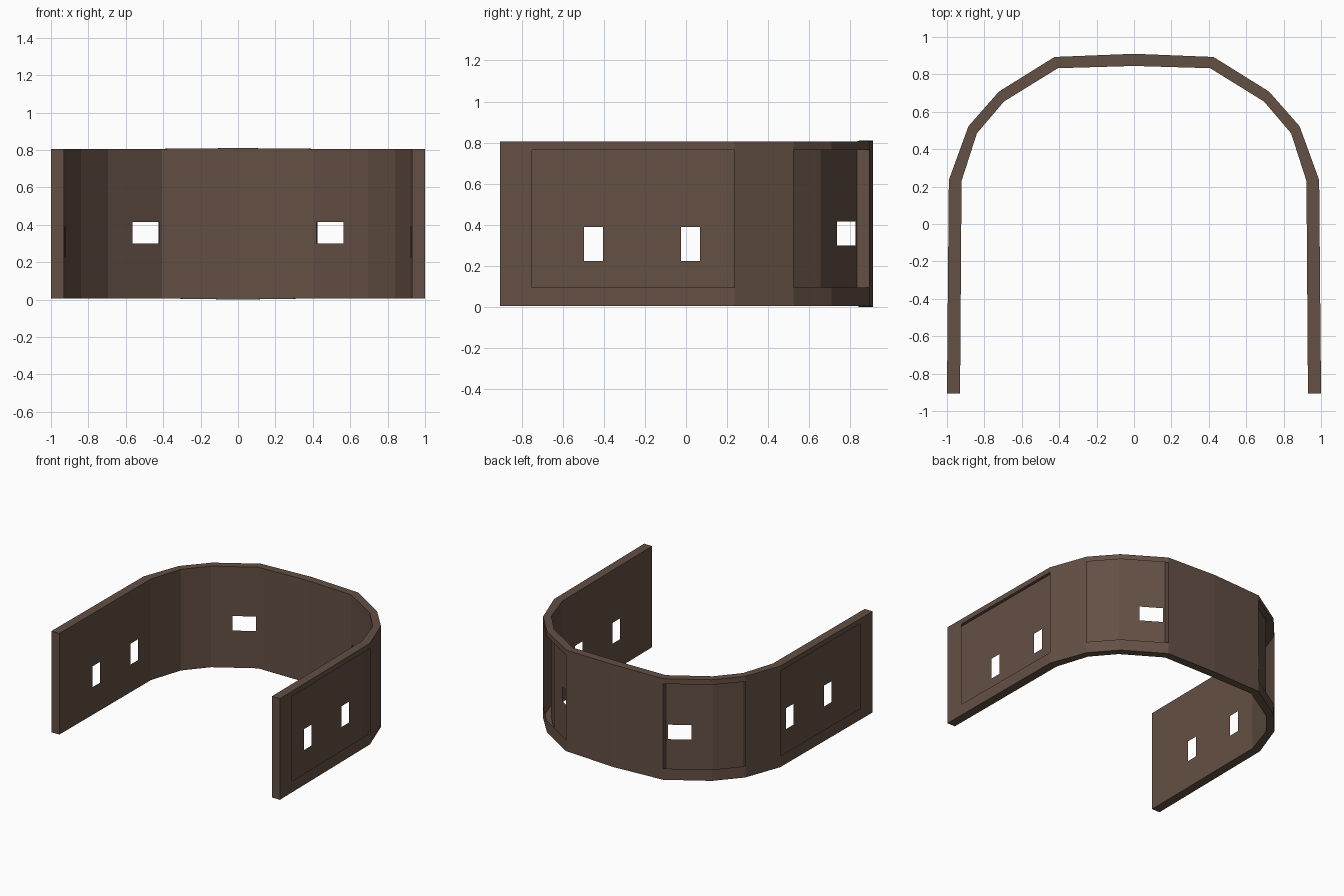
import bpy, bmesh

if "Cube" in bpy.data.objects:
    bpy.data.objects.remove(bpy.data.objects["Cube"])

brown = bpy.data.materials.new("dark_brown")
brown.diffuse_color = (0.125, 0.079, 0.057, 1)
brown.use_nodes = True
brown.node_tree.nodes["Principled BSDF"].inputs["Base Color"].default_value = brown.diffuse_color

# right half of the plan, from the middle of the back round to the front end
OUTER = [(0, 0.91), (0.425, 0.893), (0.722, 0.708), (0.885, 0.523), (0.99, 0.235), (1.0, -0.905)]
INNER = [(0, 0.845), (0.407, 0.833), (0.695, 0.655), (0.84, 0.485), (0.922, 0.23), (0.93, -0.905)]
LOW, HIGH = 0.006, 0.806


def levels(x):
    """Bottom and top height; the middle of the back is a touch taller."""
    return (0.0, 0.81) if x == 0 else (LOW, HIGH)


def finish(name, bm):
    bmesh.ops.remove_doubles(bm, verts=bm.verts, dist=0.0001)
    mesh = bpy.data.meshes.new(name)
    bm.to_mesh(mesh)
    bm.free()
    mesh.materials.append(brown)
    ob = bpy.data.objects.new(name, mesh)
    bpy.context.collection.objects.link(ob)
    mirror = ob.modifiers.new("mirror", 'MIRROR')
    mirror.use_clip = True
    return ob


def panel(bm, p, q, holes=(), flip=False):
    """Upright sheet from p to q with holes (t0, t1, z0, z1) left open."""
    ts = sorted({0.0, 1.0}.union(*[h[:2] for h in holes]))
    zs = sorted({z for h in holes for z in h[2:]})

    def at(t, k):
        x, y = p[0] + (q[0] - p[0]) * t, p[1] + (q[1] - p[1]) * t
        lo, hi = levels(x)
        return bm.verts.new((x, y, ([lo] + zs + [hi])[k]))

    mids = [LOW] + zs + [HIGH]
    for t0, t1 in zip(ts, ts[1:]):
        for k in range(len(zs) + 1):
            t, z = (t0 + t1) / 2, (mids[k] + mids[k + 1]) / 2
            if any(h[0] < t < h[1] and h[2] < z < h[3] for h in holes):
                continue
            f = bm.faces.new([at(t0, k), at(t1, k), at(t1, k + 1), at(t0, k + 1)])
            if flip:
                f.normal_flip()


def walls(name, path, holes, flip):
    bm = bmesh.new()
    for i, (p, q) in enumerate(zip(path, path[1:])):
        panel(bm, p, q, holes.get(i, ()), flip)
    return finish(name, bm)


def along(path, i, axis, v):
    """Fraction along segment i where the given axis reaches v."""
    a, b = path[i][axis], path[i + 1][axis]
    return (v - a) / (b - a)


# inner skin with window openings
walls("inner_wall", INNER, {
    1: [(along(INNER, 1, 0, 0.42), along(INNER, 1, 0, 0.565), 0.30, 0.415)],
    4: [(along(INNER, 4, 1, 0.068), along(INNER, 4, 1, -0.024), 0.225, 0.39),
        (along(INNER, 4, 1, -0.405), along(INNER, 4, 1, -0.497), 0.225, 0.39)],
}, False)

# outer skin with large open bays in front of the windows
walls("outer_wall", OUTER, {
    1: [(0.0, 1.0, 0.095, 0.765)],
    2: [(0.0, 1.0, 0.095, 0.765)],
    4: [(0.0, along(OUTER, 4, 1, -0.75), 0.095, 0.765)],
}, True)

# top and bottom edges joining the skins
for name, k in (("top_rim", 1), ("bottom_rim", 0)):
    bm = bmesh.new()
    for i in range(len(OUTER) - 1):
        ring = [INNER[i], INNER[i + 1], OUTER[i + 1], OUTER[i]]
        f = bm.faces.new([bm.verts.new((x, y, levels(x)[k])) for x, y in ring])
        if k == 0:
            f.normal_flip()
    finish(name, bm)

# closed front ends and the dividers beside the back bays
for name, i in (("front_end", -1), ("bay_divider", 1)):
    bm = bmesh.new()
    panel(bm, INNER[i], OUTER[i])
    finish(name, bm)
